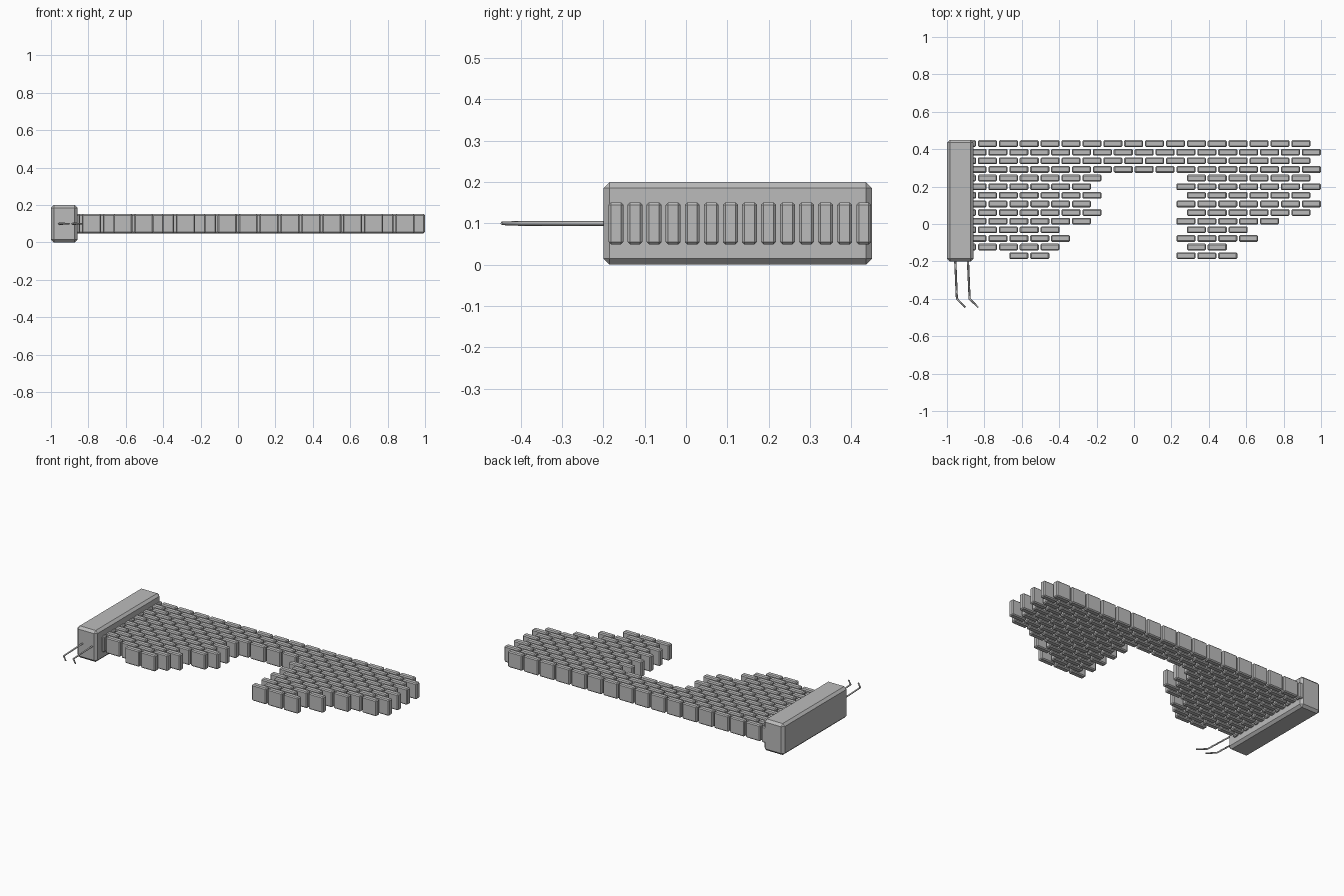
import bpy, bmesh
from mathutils import Matrix, Vector

cube = bpy.data.objects.get("Cube")
if cube:
    bpy.data.objects.remove(cube, do_unlink=True)

grey = bpy.data.materials.new("plain_grey")
grey.use_nodes = True
colour = (0.5, 0.5, 0.5, 1)
grey.diffuse_color = colour
grey.node_tree.nodes["Principled BSDF"].inputs["Base Color"].default_value = colour


def make_blocks(name, blocks, chamfer):
    """One object made of chamfered boxes, each a (centre, size) pair."""
    bm = bmesh.new()
    for centre, size in blocks:
        matrix = Matrix.Translation(centre) @ Matrix.Diagonal((*size, 1))
        bmesh.ops.create_cube(bm, size=1, matrix=matrix)
    mesh = bpy.data.meshes.new(name)
    bm.to_mesh(mesh)
    bm.free()
    mesh.materials.append(grey)
    obj = bpy.data.objects.new(name, mesh)
    bpy.context.collection.objects.link(obj)
    bevel = obj.modifiers.new("chamfer", "BEVEL")
    bevel.width = chamfer
    bevel.segments = 1
    return obj


# End bar
make_blocks("end_bar", [((-0.929, 0.125, 0.1), (0.142, 0.65, 0.2))], 0.015)

# Staggered brick rows, back to front: spans of x that each row fills
FULL = [(-1, 1)]
spans = [FULL] * 4
spans += [[(-1, -0.2), (0.25, 1)]] * 5
spans += [
    [(-1, -0.2), (0.25, 0.8)],
    [(-1, -0.36), (0.25, 0.64)],
    [(-1, -0.3), (0.25, 0.7)],
    [(-1, -0.36), (0.25, 0.52)],
    [(-0.69, -0.42), (0.25, 0.58)],
]
PITCH_X, PITCH_Y = 0.1117, 0.0461
for row, row_spans in enumerate(spans):
    first = 0.948 if row % 2 else 0.892
    y = 0.43 - row * PITCH_Y
    centres = [first - k * PITCH_X for k in range(17)]
    bricks = [((x, y, 0.1), (0.102, 0.036, 0.102))
              for x in centres
              if any(lo <= x <= hi for lo, hi in row_spans)]
    make_blocks(f"brick_row_{row + 1}", bricks, 0.006)


# Bent pins at the front of the bar
def make_pin(name, x):
    curve = bpy.data.curves.new(name, "CURVE")
    curve.dimensions = "3D"
    curve.bevel_depth = 0.006
    curve.bevel_resolution = 0
    curve.use_fill_caps = True
    line = curve.splines.new("POLY")
    path = [(0, -0.19, 1), (0.009, -0.4, 1), (0.055, -0.446, 0.7)]
    line.points.add(len(path) - 1)
    for point, (dx, y, radius) in zip(line.points, path):
        point.co = (x + dx, y, 0.1, 1)
        point.radius = radius
    curve.materials.append(grey)
    obj = bpy.data.objects.new(name, curve)
    bpy.context.collection.objects.link(obj)


make_pin("right_pin", -0.956)
make_pin("left_pin", -0.888)
